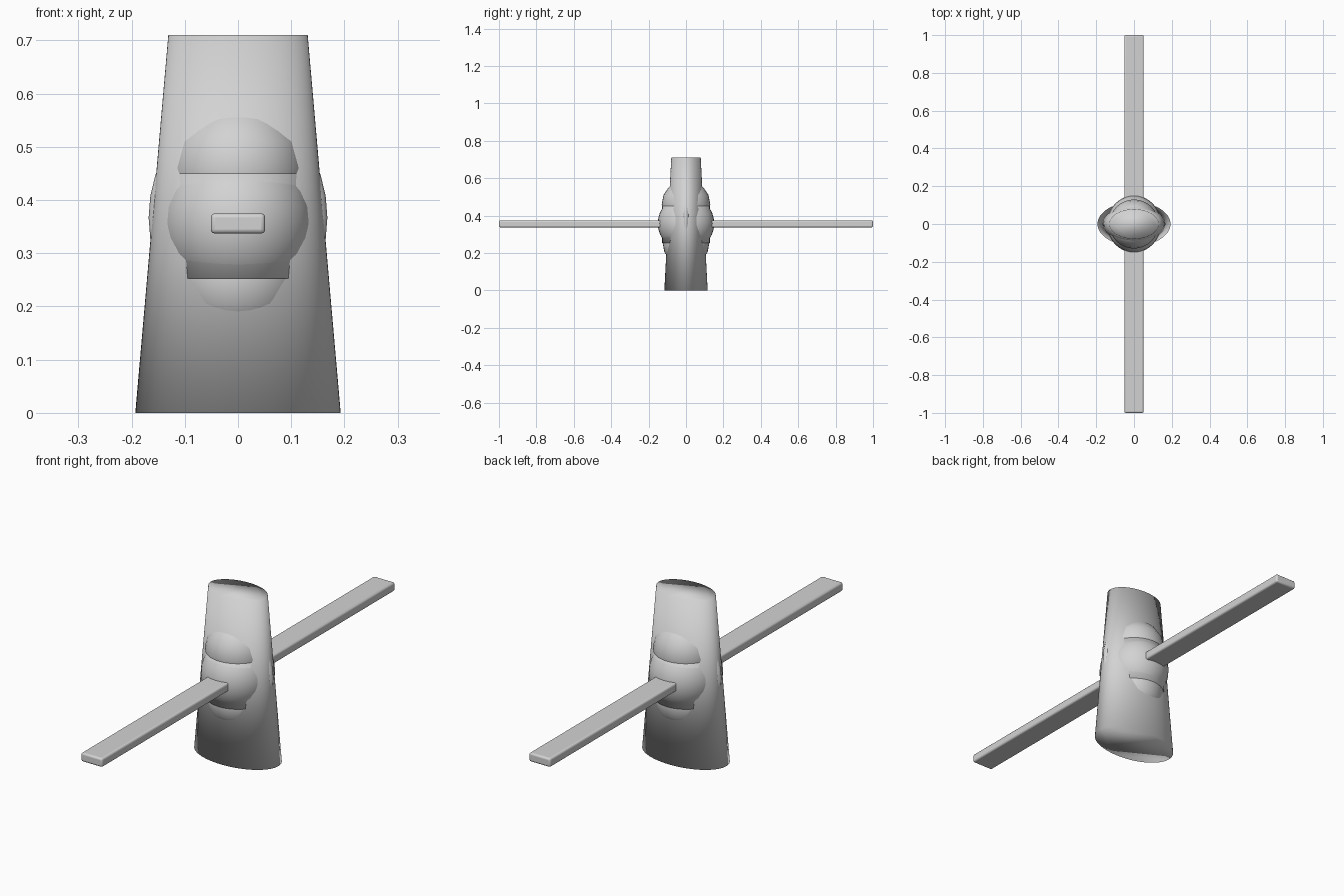
import bpy
import math

if "Cube" in bpy.data.objects:
    bpy.data.objects.remove(bpy.data.objects["Cube"])

grey = bpy.data.materials.new("plain_grey")
grey.diffuse_color = (0.65, 0.65, 0.65, 1)
grey.use_nodes = True
grey.node_tree.nodes["Principled BSDF"].inputs["Base Color"].default_value = grey.diffuse_color


def finish(name, scale=(1, 1, 1), smooth=True):
    ob = bpy.context.object
    ob.name = name
    ob.scale = scale
    bpy.ops.object.transform_apply(location=False, rotation=False, scale=True)
    ob.data.materials.append(grey)
    if smooth:
        bpy.ops.object.shade_smooth()
    return ob


def ball(name, z, radii, segments=32, rings=16):
    bpy.ops.mesh.primitive_uv_sphere_add(segments=segments, ring_count=rings,
                                         radius=1, location=(0, 0, z))
    return finish(name, radii)


# Tapered oval body, fully smooth over its end caps
H, BOTTOM, TOP = 0.71, 0.193, 0.131
bpy.ops.mesh.primitive_cone_add(vertices=64, radius1=BOTTOM, radius2=TOP,
                                depth=H, location=(0, 0, H / 2))
body = finish("tapered_body", (1, 0.6, 1))

# Upright capsule core: collar with a dome at each end
Z_LOW, Z_HIGH = 0.253, 0.46
bpy.ops.mesh.primitive_cylinder_add(vertices=32, radius=0.128, depth=Z_HIGH - Z_LOW,
                                    location=(0, 0, (Z_LOW + Z_HIGH) / 2))
finish("core_collar")
ball("upper_dome", Z_HIGH, (0.13, 0.13, 0.13), 32, 8)
ball("lower_dome", Z_LOW, (0.125, 0.125, 0.125), 32, 8)

# Round hub bulging through the front and back
ball("hub_ball", 0.358, (0.143, 0.151, 0.15))

# Thin disc that shows as a narrow bump on each side
ball("side_bump_disc", 0.367, (0.168, 0.04, 0.21))

# Long flat bar running front to back with rounded edges
bpy.ops.mesh.primitive_cube_add(size=2, location=(0, 0, 0.356))
bar = finish("cross_bar", (0.051, 1.0, 0.019), smooth=False)
bevel = bar.modifiers.new("rounded_edges", 'BEVEL')
bevel.width = 0.008
bevel.segments = 3
bpy.ops.object.shade_smooth_by_angle(angle=math.radians(40))
